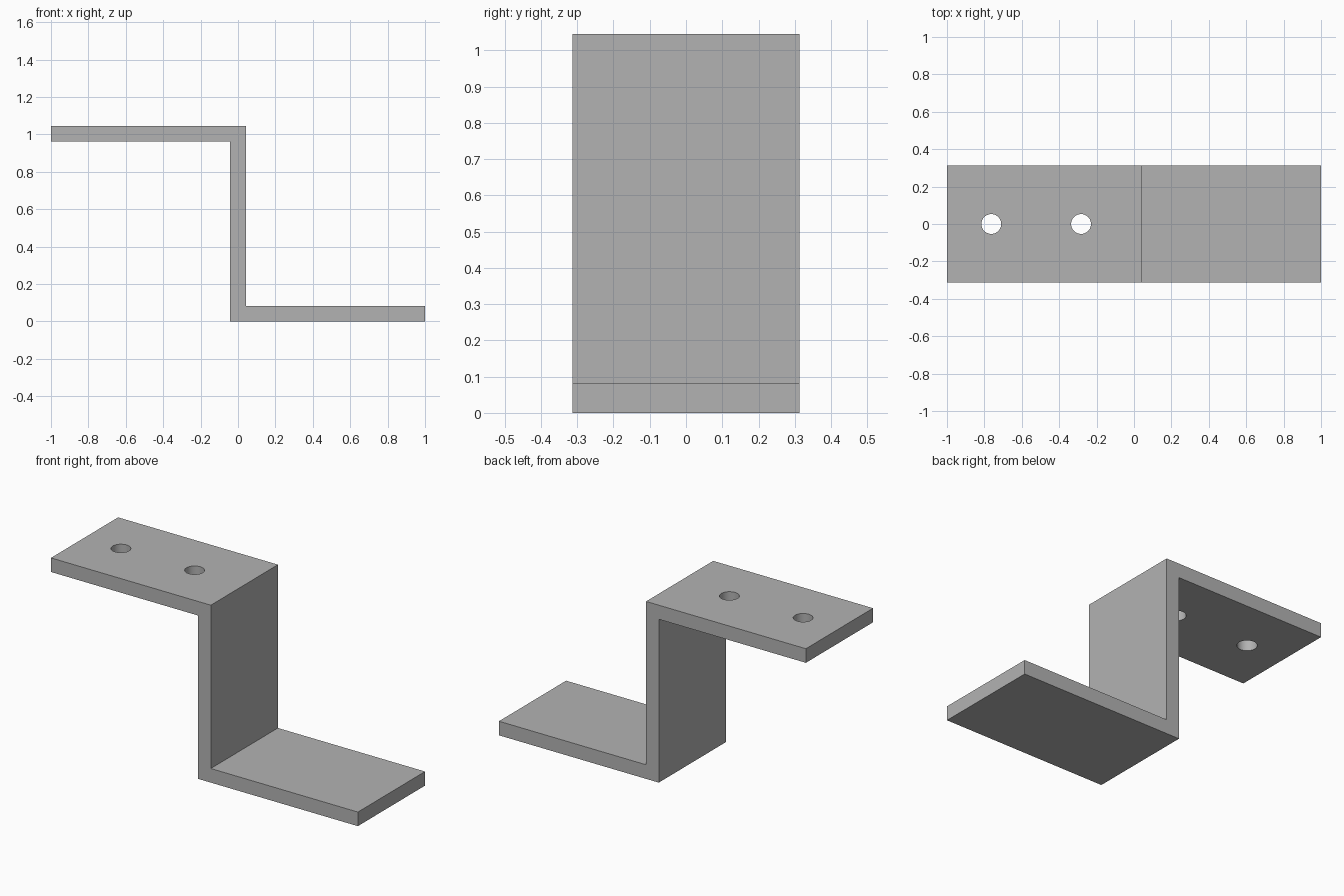
import bpy
import bmesh
import math

cube = bpy.data.objects.get("Cube")
if cube:
    bpy.data.objects.remove(cube, do_unlink=True)

THICK = 0.083
HEIGHT = 1.045
WIDTH = 0.625
HALF = THICK / 2

# Plain grey metal
grey = bpy.data.materials.new("grey_metal")
grey.use_nodes = True
colour = (0.45, 0.45, 0.45, 1.0)
grey.diffuse_color = colour
grey.node_tree.nodes["Principled BSDF"].inputs["Base Color"].default_value = colour

# Z-shaped strip: side profile extruded across the width
profile = [(-1, HEIGHT - THICK), (-HALF, HEIGHT - THICK), (-HALF, 0), (1, 0),
           (1, THICK), (HALF, THICK), (HALF, HEIGHT), (-1, HEIGHT)]
bm = bmesh.new()
side = bm.faces.new([bm.verts.new((x, -WIDTH / 2, z)) for x, z in profile])
grown = bmesh.ops.extrude_face_region(bm, geom=[side])
moved = [v for v in grown["geom"] if isinstance(v, bmesh.types.BMVert)]
bmesh.ops.translate(bm, verts=moved, vec=(0, WIDTH, 0))
bmesh.ops.recalc_face_normals(bm, faces=bm.faces)
mesh = bpy.data.meshes.new("z_bracket")
bm.to_mesh(mesh)
bm.free()
bracket = bpy.data.objects.new("z_bracket", mesh)
bpy.context.collection.objects.link(bracket)
mesh.materials.append(grey)

# Two screw holes through the upper flange
cutters = []
for x in (-0.763, -0.283):
    bpy.ops.mesh.primitive_cylinder_add(
        vertices=48, radius=0.053, depth=THICK * 3,
        location=(x, 0, HEIGHT - HALF))
    cutter = bpy.context.object
    cutter.name = "hole_cutter"
    cutter.hide_render = True
    cutter.data.materials.append(grey)
    cut = bracket.modifiers.new("screw_hole", "BOOLEAN")
    cut.operation = "DIFFERENCE"
    cut.solver = "EXACT"
    cut.object = cutter
    cutters.append(cutter)

# Apply the holes, then smooth only their round walls
bpy.ops.object.select_all(action="DESELECT")
bracket.select_set(True)
bpy.context.view_layer.objects.active = bracket
for name in [m.name for m in bracket.modifiers]:
    bpy.ops.object.modifier_apply(modifier=name)
for cutter in cutters:
    bpy.data.objects.remove(cutter, do_unlink=True)
bpy.ops.object.shade_smooth_by_angle(angle=math.radians(30))
